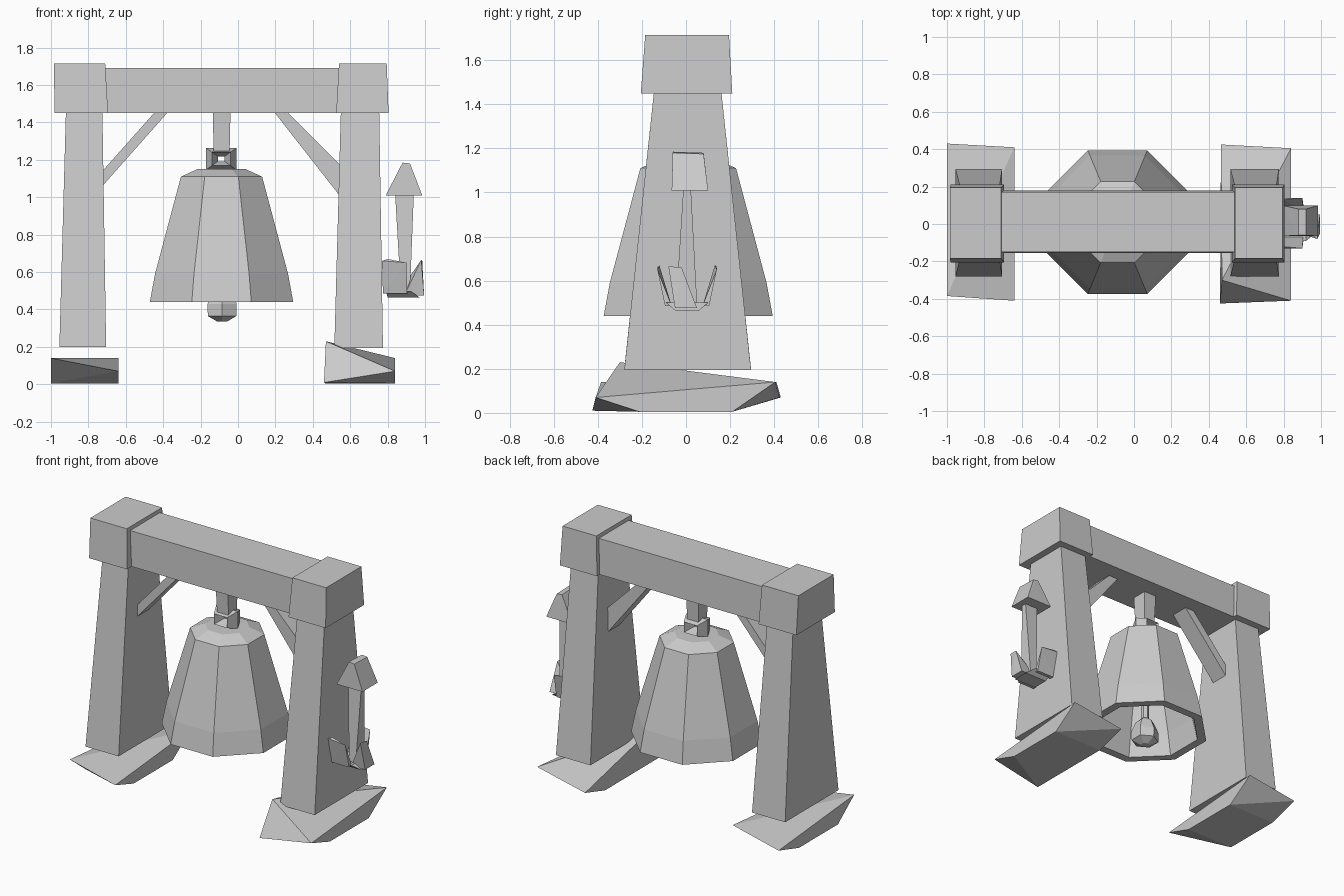
import bpy, bmesh
from math import pi, cos, sin

if "Cube" in bpy.data.objects:
    bpy.data.objects.remove(bpy.data.objects["Cube"])


def finish(name, bm):
    bmesh.ops.recalc_face_normals(bm, faces=bm.faces)
    bmesh.ops.dissolve_limit(bm, angle_limit=0.01, verts=bm.verts, edges=bm.edges)
    me = bpy.data.meshes.new(name)
    bm.to_mesh(me)
    bm.free()
    ob = bpy.data.objects.new(name, me)
    bpy.context.collection.objects.link(ob)
    return ob


def hull(name, pts):
    bm = bmesh.new()
    for p in pts:
        bm.verts.new(p)
    bmesh.ops.convex_hull(bm, input=bm.verts)
    return finish(name, bm)


def rect(x0, x1, y0, y1, z):
    return [(x0, y0, z), (x1, y0, z), (x1, y1, z), (x0, y1, z)]


def lathe(name, cx, cy, rings, n, closed=False):
    bm = bmesh.new()
    loops = []
    for r, z in rings:
        loops.append([bm.verts.new((cx + r * cos(2 * pi * (k + .5) / n),
                                    cy + r * sin(2 * pi * (k + .5) / n), z))
                      for k in range(n)])
    for a, b in zip(loops, loops[1:]):
        for k in range(n):
            j = (k + 1) % n
            bm.faces.new((a[k], a[j], b[j], b[k]))
    bm.faces.new(loops[0])
    bm.faces.new(loops[-1])
    return finish(name, bm)


# Tapered posts and their caps
hull("post_left", rect(-.955, -.705, -.28, .295, .2) + rect(-.92, -.725, -.145, .16, 1.46))
hull("post_right", rect(.515, .775, -.28, .295, .195) + rect(.55, .755, -.145, .16, 1.46))
hull("cap_left", rect(-.98, -.695, -.205, .21, 1.45) + rect(-.985, -.71, -.185, .195, 1.715))
hull("cap_right", rect(.525, .805, -.205, .21, 1.45) + rect(.54, .795, -.185, .195, 1.715))

# Cross beam
hull("beam", rect(-.74, .57, -.155, .18, 1.45) + rect(-.74, .57, -.15, .17, 1.69))

# Uneven stone feet, undercut at front and back
hull("foot_left", [(-1, -.385, .14), (-.64, -.41, .07), (-.64, .41, .14), (-1, .43, .07)]
     + rect(-1, -.64, -.21, .21, .005))
hull("foot_right", [(.47, -.30, .23), (.84, -.41, .07), (.84, .405, .14), (.465, .425, .07),
                    (.46, -.425, .01), (.84, -.21, .005), (.84, .21, .005), (.465, .21, .005)])


# Diagonal braces
def brace(name, top, low, side):
    prof = [(top[0], 1.46), (top[1], 1.46), (side, low[0]), (side, low[1])]
    hull(name, [(x, y, z) for x, z in prof for y in (-.055, .07)])


brace("brace_left", (-.44, -.37), (1.06, 1.14), -.725)
brace("brace_right", (.19, .26), (1.0, 1.17), .55)

# Hanger and loop above the bell
hull("hanger", rect(-.13, -.045, -.04, .05, 1.24) + rect(-.135, -.04, -.05, .06, 1.46))
bpy.ops.mesh.primitive_torus_add(major_segments=4, minor_segments=4,
                                 major_radius=.07, minor_radius=.045)
loop = bpy.context.object
loop.name = "hanger_loop"
for v in loop.data.vertices:
    x, y, z = v.co
    u, w = (x - y) * .7071, (x + y) * .7071
    v.co = (-.09 + u, .01 + z * 1.6, 1.205 + w * .72)

# Hollow eight-sided bell
lathe("bell", -.088, .01, [(.14, 1.15), (.235, 1.11), (.385, .59), (.415, .44), (.355, .44),
                          (.32, .59), (.19, 1.03)], 8)

# Clapper
lathe("clapper", -.085, .01, [(.03, .335), (.088, .365), (.09, .43), (.06, .5),
                             (.025, .53), (.025, 1.04)], 6)

# Anchor ornament on the right post
hull("anchor_head", rect(.79, .985, -.065, .10, 1.01)
     + [(.88, -.06, 1.185), (.92, -.06, 1.18), (.88, .08, 1.18), (.92, .08, 1.175)])
hull("anchor_shaft", rect(.84, .94, -.012, .022, 1.02) + rect(.87, .92, -.045, .05, .5))
hull("anchor_base", rect(.80, .97, -.05, .06, .465) + rect(.79, .92, -.09, .1, .5))
for name, y0, y1 in (("anchor_fluke_front", -.095, -.13), ("anchor_fluke_back", .105, .14)):
    s = .03 if y0 < 0 else -.03
    hull(name, rect(.775, .905, y0, y0 + s, .485)
         + [(.77, y1, .66), (.90, y1, .65), (.80, y1 + s * .3, .67)])
hull("anchor_fluke_outer", rect(.89, .995, -.05, .05, .475)
     + [(.98, -.08, .665), (.985, -.02, .66), (.90, .01, .55)])
